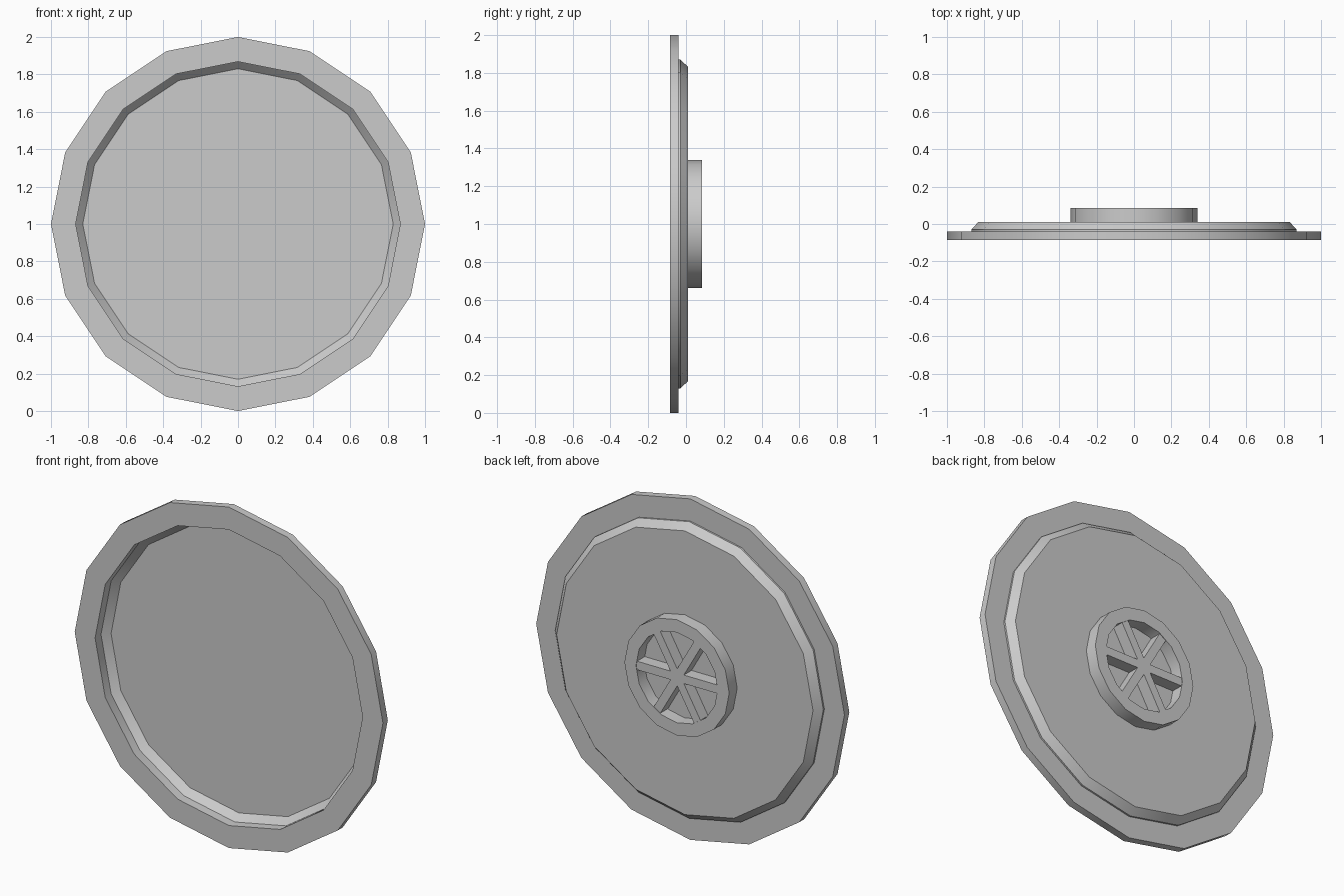
import bpy
import bmesh
from math import radians, pi
from mathutils import Matrix, Vector

SIDES = 16
CENTRE = Vector((0, 0, 1))

cube = bpy.data.objects.get("Cube")
if cube:
    bpy.data.objects.remove(cube)

grey = bpy.data.materials.new("plain grey")
grey.use_nodes = True
colour = (0.6, 0.6, 0.6, 1)
grey.diffuse_color = colour
grey.node_tree.nodes["Principled BSDF"].inputs["Base Color"].default_value = colour


def finish(name, bm):
    """Turn a bmesh into a shaded object."""
    bmesh.ops.remove_doubles(bm, verts=bm.verts, dist=0.0001)
    bmesh.ops.recalc_face_normals(bm, faces=bm.faces)
    mesh = bpy.data.meshes.new(name)
    bm.to_mesh(mesh)
    bm.free()
    mesh.materials.append(grey)
    obj = bpy.data.objects.new(name, mesh)
    bpy.context.collection.objects.link(obj)
    bpy.ops.object.select_all(action='DESELECT')
    obj.select_set(True)
    bpy.context.view_layer.objects.active = obj
    bpy.ops.object.shade_smooth_by_angle(angle=radians(30))


def lathe(name, profile, closed=False):
    """Spin (radius, depth) points around the front-to-back axis."""
    bm = bmesh.new()
    verts = [bm.verts.new(CENTRE + Vector((r, y, 0))) for r, y in profile]
    edges = [bm.edges.new(pair) for pair in zip(verts, verts[1:])]
    if closed:
        edges.append(bm.edges.new((verts[-1], verts[0])))
    bmesh.ops.spin(bm, geom=verts + edges, cent=CENTRE, axis=(0, 1, 0),
                   angle=2 * pi, steps=SIDES)
    finish(name, bm)


# Thin recessed dish with a flat outer rim
lathe("dish", [(0, 0.009), (0.83, 0.009), (0.868, -0.03), (0.868, -0.085),
               (1, -0.085), (1, -0.04), (0.87, -0.04), (0.87, -0.03),
               (0.832, 0.011), (0, 0.011)])

# Raised ring on the back
lathe("foot_ring", [(0.265, 0.01), (0.34, 0.01), (0.34, 0.085), (0.265, 0.085)],
      closed=True)

# Three crossed bars make six spokes inside the ring
bm = bmesh.new()
for i in range(3):
    turn = (Matrix.Translation(CENTRE + Vector((0, 0.046, 0)))
            @ Matrix.Rotation(i * pi / 3, 4, 'Y')
            @ Matrix.Diagonal((0.53, 0.072, 0.05, 1)))
    bmesh.ops.create_cube(bm, size=1, matrix=turn)
finish("spokes", bm)
